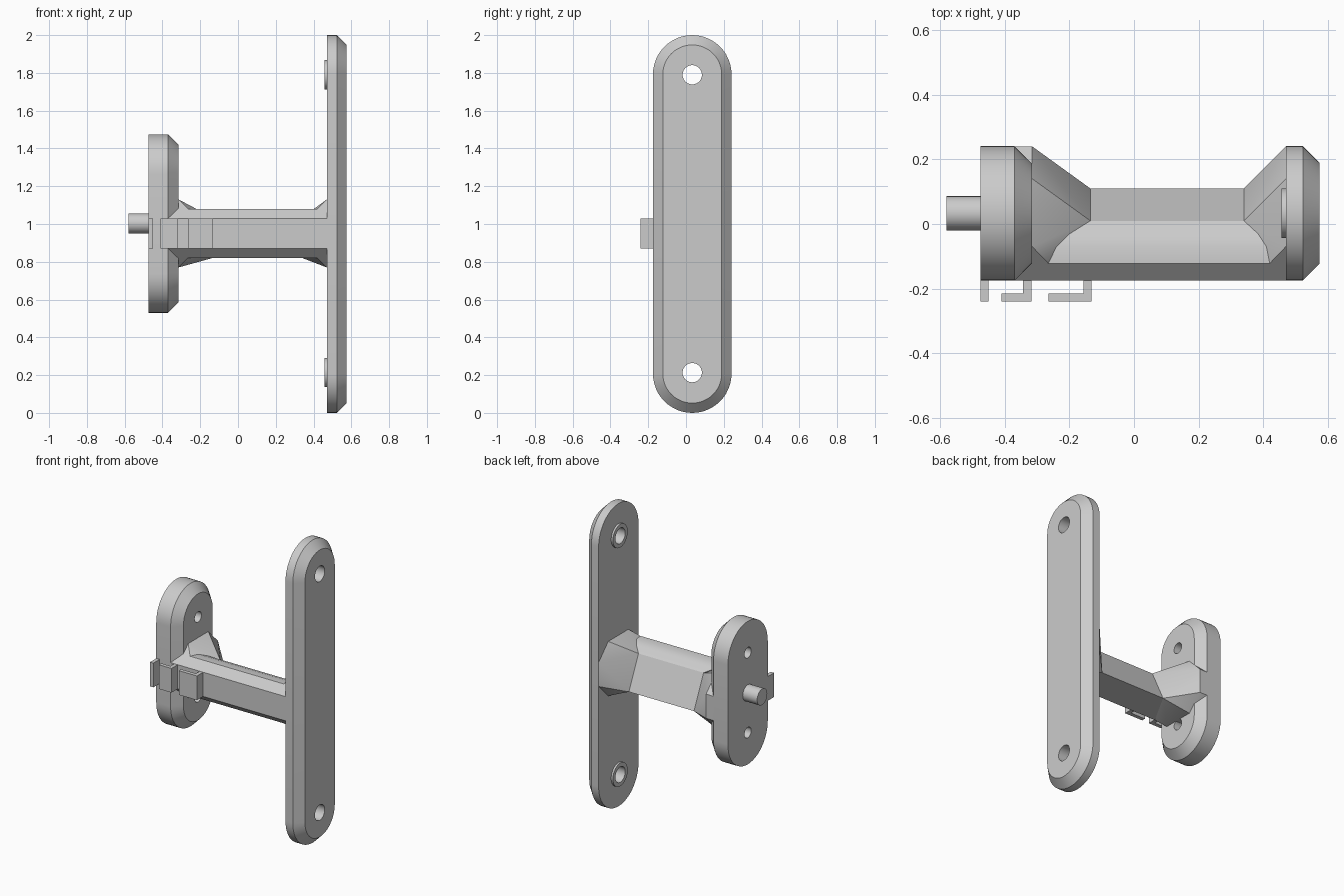
import bpy
import bmesh
from math import pi, sin, cos, radians
from mathutils import Matrix

if "Cube" in bpy.data.objects:
    bpy.data.objects.remove(bpy.data.objects["Cube"])

grey = bpy.data.materials.new("plain_grey")
grey.use_nodes = True
grey.diffuse_color = (0.6, 0.6, 0.6, 1)
grey.node_tree.nodes["Principled BSDF"].inputs["Base Color"].default_value = (0.6, 0.6, 0.6, 1)

MID_Y, RADIUS = 0.033, 0.208
LOW, HIGH = 0.87, 1.03


def finish(name, bm):
    bmesh.ops.recalc_face_normals(bm, faces=bm.faces[:])
    mesh = bpy.data.meshes.new(name)
    bm.to_mesh(mesh)
    bm.free()
    mesh.materials.append(grey)
    obj = bpy.data.objects.new(name, mesh)
    bpy.context.collection.objects.link(obj)
    return obj


def loft(name, rings):
    """Skin a row of equal-length rings of points and cap both ends."""
    bm = bmesh.new()
    rows = [[bm.verts.new(p) for p in ring] for ring in rings]
    n = len(rows[0])
    for a, b in zip(rows, rows[1:]):
        for i in range(n):
            j = (i + 1) % n
            bm.faces.new((a[i], a[j], b[j], b[i]))
    bm.faces.new(rows[0])
    bm.faces.new(rows[-1])
    return finish(name, bm)


def rod(name, x0, x1, z, radius):
    """Cylinder along x."""
    bm = bmesh.new()
    move = Matrix.Translation(((x0 + x1) / 2, MID_Y, z)) @ Matrix.Rotation(pi / 2, 4, "Y")
    bmesh.ops.create_cone(bm, cap_ends=True, segments=40, radius1=radius,
                          radius2=radius, depth=x1 - x0, matrix=move)
    return finish(name, bm)


def box(name, x0, x1, y0, y1, z0, z1):
    section = [(y0, z0), (y1, z0), (y1, z1), (y0, z1)]
    return loft(name, [[(x, y, z) for y, z in section] for x in (x0, x1)])


def drill(obj, z, radius):
    """Cut a round hole along x and discard the cutter."""
    cutter = rod("cutter", -1, 1, z, radius)
    cutter.hide_render = True
    mod = obj.modifiers.new("hole", "BOOLEAN")
    mod.operation, mod.solver, mod.object = "DIFFERENCE", "EXACT", cutter
    graph = bpy.context.evaluated_depsgraph_get()
    mesh = bpy.data.meshes.new_from_object(obj.evaluated_get(graph))
    obj.modifiers.clear()
    obj.data = mesh
    bpy.data.objects.remove(cutter)


def stadium(x, z0, z1, inset):
    steps, pts = 24, []
    for cz, start in ((z1 - RADIUS, 0), (z0 + RADIUS, pi)):
        for i in range(steps + 1):
            a = start + pi * i / steps
            r = RADIUS - inset
            pts.append((x, MID_Y + r * cos(a), cz + r * sin(a)))
    return pts


def plate(name, x0, x1, z0, z1, chamfer, holes, radius):
    obj = loft(name, [stadium(x0, z0, z1, 0), stadium(x1 - chamfer, z0, z1, 0),
                      stadium(x1, z0, z1, chamfer)])
    for z in holes:
        drill(obj, z, radius)
    return obj


# Plates with rounded ends, chamfered rim and screw holes
BIG_HOLES = (0.213, 1.79)
parts = [
    plate("large_plate", 0.47, 0.575, 0, 2, 0.052, BIG_HOLES, 0.051),
    plate("small_plate", -0.475, -0.315, 0.53, 1.475, 0.055, (0.74, 1.267), 0.035),
]

# Raised collars round the large holes
for label, z in zip(("lower", "upper"), BIG_HOLES):
    collar = rod(label + "_collar", 0.457, 0.475, z, 0.077)
    drill(collar, z, 0.051)
    parts.append(collar)

# Pin on the outside of the small plate
parts.append(rod("pin", -0.58, -0.46, 1.003, 0.053))

# Connecting arm with a sloped back
ARM = [(-0.175, LOW), (-0.175, HIGH), (-0.122, 1.08), (-0.07, 1.08), (-0.03, 1.065),
       (0.01, 1.035), (0.11, 0.82), (-0.122, 0.82)]
parts.append(loft("arm", [[(x, y, z) for y, z in ARM] for x in (-0.36, 0.48)]))

# Flared feet where the arm meets each plate
FOOT = [(-0.175, LOW), (-0.175, HIGH), (-0.07, 1.13), (0.14, 1.13),
        (0.24, HIGH), (0.24, LOW), (0.14, 0.77), (-0.07, 0.77)]


def flare(name, buried, wall, near, far, tip):
    points = [(x, y, z) for x in (buried, wall) for y, z in FOOT]
    points += [(near, y, z) for y, z in ARM[:3] + ARM[-1:]]
    points += [(near, tip, 1.08), (far, 0.01, 1.035), (far, 0.11, 0.82)]
    bm = bmesh.new()
    for p in points:
        bm.verts.new(p)
    hull = bmesh.ops.convex_hull(bm, input=bm.verts[:])
    loose = [v for v in hull["geom_interior"] if isinstance(v, bmesh.types.BMVert)]
    bmesh.ops.delete(bm, geom=loose, context="VERTS")
    bmesh.ops.dissolve_limit(bm, angle_limit=radians(1), verts=bm.verts[:], edges=bm.edges[:])
    return finish(name, bm)


parts.append(flare("large_plate_flare", 0.48, 0.47, 0.42, 0.34, 0.02))
parts.append(flare("small_plate_flare", -0.37, -0.315, -0.265, -0.135, 0.08))

# Small clips along the front
FRONT, BACK = -0.24, -0.165
parts.append(box("end_tab", -0.475, -0.45, FRONT, BACK, LOW, HIGH))
for label, tip, end in (("inner", -0.265, -0.132), ("outer", -0.41, -0.318)):
    profile = [(tip, FRONT), (end, FRONT), (end, BACK), (end - 0.025, BACK),
               (end - 0.025, -0.215), (tip, -0.215)]
    parts.append(loft(label + "_clip", [[(x, y, z) for x, y in profile] for z in (LOW, HIGH)]))

# Smooth the rounded surfaces and keep the edges sharp
for obj in bpy.context.selected_objects:
    obj.select_set(False)
for obj in parts:
    obj.select_set(True)
bpy.context.view_layer.objects.active = parts[0]
bpy.ops.object.shade_smooth_by_angle(angle=radians(25))
